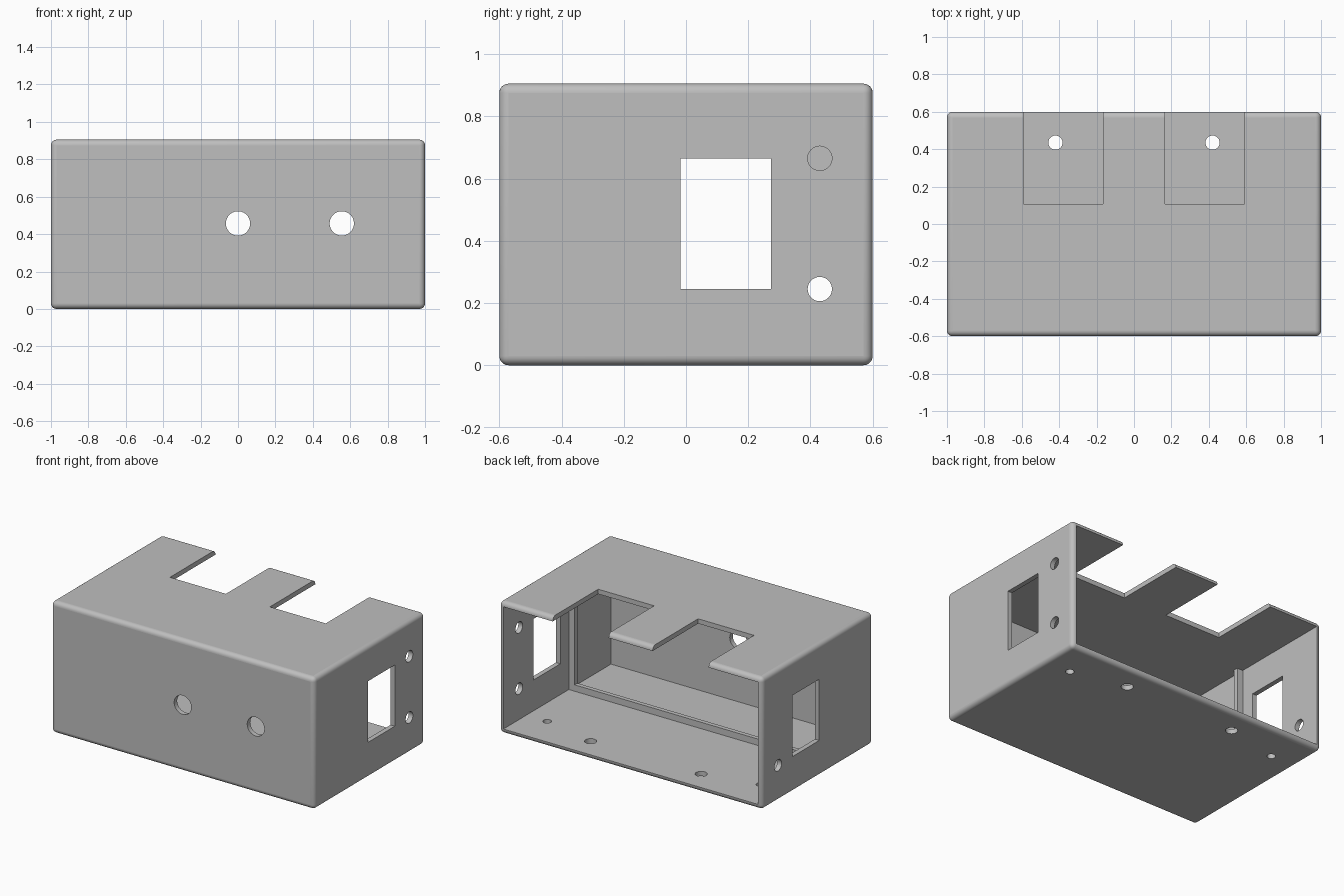
import bpy
import bmesh
from math import pi
from mathutils import Matrix, Vector

default_cube = bpy.data.objects.get("Cube")
if default_cube:
    bpy.data.objects.remove(default_cube, do_unlink=True)

HEIGHT = 0.905
DEPTH = 0.6      # half the depth
WALL = 0.033
FILLET = 0.03

grey = bpy.data.materials.new("plain grey")
grey.use_nodes = True
grey.diffuse_color = (0.52, 0.52, 0.52, 1)
shader = next(n for n in grey.node_tree.nodes if n.type == "BSDF_PRINCIPLED")
shader.inputs["Base Color"].default_value = grey.diffuse_color


def make_object(name, bm):
    bmesh.ops.recalc_face_normals(bm, faces=bm.faces)
    mesh = bpy.data.meshes.new(name)
    bm.to_mesh(mesh)
    bm.free()
    mesh.materials.append(grey)
    obj = bpy.data.objects.new(name, mesh)
    bpy.context.collection.objects.link(obj)
    return obj


def box(name, low, high, fillet=0):
    low, high = Vector(low), Vector(high)
    bm = bmesh.new()
    bmesh.ops.create_cube(bm, size=1)
    bmesh.ops.scale(bm, vec=high - low, verts=bm.verts)
    bmesh.ops.translate(bm, vec=(low + high) / 2, verts=bm.verts)
    if fillet:
        bmesh.ops.bevel(bm, geom=bm.edges[:], offset=fillet, segments=6,
                        profile=0.5, affect="EDGES")
    return make_object(name, bm)


def drill(name, centre, radius, length, axis):
    turn = {"X": Matrix.Rotation(pi / 2, 4, "Y"),
            "Y": Matrix.Rotation(pi / 2, 4, "X"),
            "Z": Matrix.Identity(4)}[axis]
    bm = bmesh.new()
    bmesh.ops.create_cone(bm, cap_ends=True, segments=48, radius1=radius,
                          radius2=radius, depth=length,
                          matrix=Matrix.Translation(centre) @ turn)
    return make_object(name, bm)


def cut(target, cutter):
    cutter.hide_render = True
    mod = target.modifiers.new("cut", "BOOLEAN")
    mod.operation = "DIFFERENCE"
    mod.solver = "EXACT"
    mod.object = cutter
    bpy.context.view_layer.objects.active = target
    bpy.ops.object.modifier_apply(modifier=mod.name)
    bpy.data.objects.remove(cutter, do_unlink=True)


# Rounded shell, hollow and open at the back
shell = box("enclosure_shell", (-1, -DEPTH, 0), (1, DEPTH, HEIGHT), FILLET)
cut(shell, box("cavity", (WALL - 1, WALL - DEPTH, WALL),
               (1 - WALL, 1, HEIGHT - WALL)))

# Rectangular window through both side walls
cut(shell, box("side_window", (-1.2, -0.017, 0.245), (1.2, 0.273, 0.665)))

# Side screw holes: the lower pair matches, the upper one is on one wall
cut(shell, drill("lower_side_hole", (0, 0.43, 0.245), 0.039, 2.4, "X"))
cut(shell, drill("upper_side_hole", (1, 0.43, 0.665), 0.039, 0.3, "X"))

# Control holes in the front wall
for x in (0, 0.555):
    cut(shell, drill("front_hole", (x, -DEPTH, 0.457), 0.065, 0.3, "Y"))

# Top notches and floor holes on both sides
for side in (-1, 1):
    inner, outer = sorted((side * 0.167, side * 0.592))
    cut(shell, box("top_notch", (inner, 0.107, 0.8), (outer, 0.8, 1)))
    cut(shell, drill("floor_hole", (side * 0.42, 0.435, 0), 0.038, 0.3, "Z"))
    cut(shell, drill("small_floor_hole", (side * 0.81, 0.35, 0), 0.027, 0.3, "Z"))

# Smooth only the fillets and hole walls, keeping the flat panels flat
for face in shell.data.polygons:
    face.use_smooth = max(abs(c) for c in face.normal) < 0.9999

# Raised U-shaped rib along the floor and side walls
rib = box("inner_rib", (-0.98, -0.14, 0.02), (0.98, -0.11, HEIGHT - 0.02))
reach = WALL + 0.044
cut(rib, box("rib_opening", (reach - 1, -0.3, reach), (1 - reach, 0.1, 1)))
